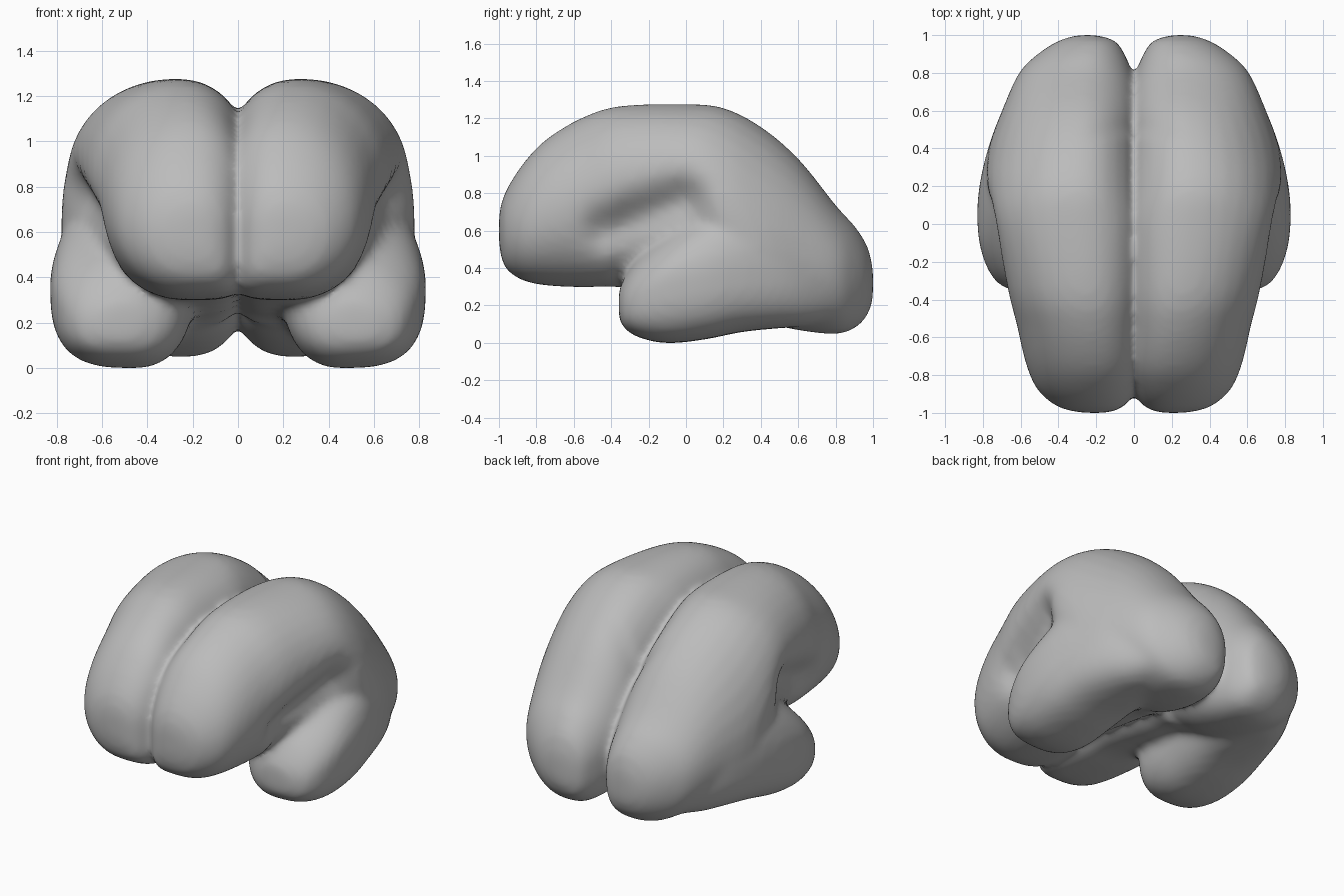
import bpy
import bmesh
import math
from mathutils import Vector

SIDES = 32      # points around each cross-section
STEPS = 4       # loft rings between two given sections

cube = bpy.data.objects.get("Cube")
if cube:
    bpy.data.objects.remove(cube, do_unlink=True)

gray = bpy.data.materials.new("soft_gray")
gray.use_nodes = True
gray.diffuse_color = (0.5, 0.5, 0.5, 1)
gray.node_tree.nodes["Principled BSDF"].inputs["Base Color"].default_value = (0.5, 0.5, 0.5, 1)

# Sections from front to back: y, bottom, widest height, top, inner x, outer x
UPPER_LOBES = [
    (-1.0, .52, .60, .68, .15, .27),
    (-.97, .40, .60, .79, .06, .40),
    (-.88, .33, .62, .94, -.01, .51),
    (-.75, .30, .68, 1.08, -.05, .57),
    (-.55, .29, .76, 1.20, -.05, .62),
    (-.35, .29, .85, 1.26, -.05, .67),
    (0, .23, .88, 1.27, -.05, .74),
    (.2, .20, .70, 1.25, -.05, .78),
    (.4, .11, .50, 1.15, -.05, .77),
    (.6, .06, .45, .98, -.04, .70),
    (.8, .04, .39, .73, .01, .61),
    (.9, .07, .36, .62, .05, .51),
    (.97, .14, .33, .51, .10, .40),
    (1.0, .23, .31, .39, .2, .30),
]
TEMPORAL_LOBE = [
    (-.36, .13, .20, .27, .45, .6),
    (-.33, .07, .20, .34, .34, .70),
    (-.25, .02, .25, .46, .25, .77),
    (-.1, -.01, .33, .59, .20, .82),
    (.1, .01, .37, .74, .19, .83),
    (.3, .05, .40, .84, .18, .80),
    (.5, .07, .40, .75, .18, .74),
    (.65, .08, .40, .6, .2, .67),
    (.8, .12, .36, .5, .25, .57),
]


def power(value, exponent):
    return math.copysign(abs(value) ** exponent, value)


def refine(rows):
    """Catmull-Rom interpolation of the sections."""
    result = []
    for i in range(len(rows) - 1):
        a, b = rows[max(i - 1, 0)], rows[i]
        c, d = rows[i + 1], rows[min(i + 2, len(rows) - 1)]
        for s in range(STEPS):
            t = s / STEPS
            result.append([q + t / 2 * (r - p + t * (2 * p - 5 * q + 4 * r - w
                           + t * (3 * (q - r) + w - p))) for p, q, r, w in zip(a, b, c, d)])
    return result + [rows[-1]]


def upper_exponent(y, inside, above):
    """Rounded groove on top, flat underside in front, sloping flank."""
    if inside and above:
        return 2.2 if y < .5 else 1.9
    if inside:
        return 3 if y > .3 else 5
    if above:
        return 2
    return 1.75 if -.4 < y < .2 else 2.1


def temporal_exponent(y, inside, above):
    if above:
        return 2
    return 2.3 if inside else 3


def ring_points(row, side, exponent):
    y, low, mid, high, inner, outer = row
    centre = inner + .42 * (outer - inner)
    for k in range(SIDES):
        c = math.cos(math.tau * k / SIDES)
        s = math.sin(math.tau * k / SIDES)
        n = exponent(y, c < 0, s > 0)
        x = centre + power(c, 2 / n) * (outer - centre if c > 0 else centre - inner)
        z = mid + power(s, 2 / n) * (high - mid if s > 0 else mid - low)
        yield Vector((side * x, y, z))


def loft(bm, rows, side, exponent):
    rings = [[bm.verts.new(p) for p in ring_points(r, side, exponent)] for r in refine(rows)]
    for a, b in zip(rings, rings[1:]):
        for k in range(SIDES):
            j = (k + 1) % SIDES
            bm.faces.new((a[k], a[j], b[j], b[k]))
    bm.faces.new(rings[0])
    bm.faces.new(rings[-1])


# Both hemispheres with their temporal lobes
bm = bmesh.new()
for side in (1, -1):
    loft(bm, UPPER_LOBES, side, upper_exponent)
    loft(bm, TEMPORAL_LOBE, side, temporal_exponent)
bmesh.ops.recalc_face_normals(bm, faces=bm.faces)
mesh = bpy.data.meshes.new("brain")
bm.to_mesh(mesh)
bm.free()
brain = bpy.data.objects.new("brain", mesh)
bpy.context.collection.objects.link(brain)
mesh.materials.append(gray)
bpy.ops.object.select_all(action="DESELECT")
bpy.context.view_layer.objects.active = brain
brain.select_set(True)

# Fuse the lobes into one soft skin
fuse = brain.modifiers.new("fuse", "REMESH")
fuse.mode = "VOXEL"
fuse.voxel_size = .022
bpy.ops.object.modifier_apply(modifier="fuse")

# Side fissure: a dent running up and back above the temporal lobe
start, end = Vector((-.42, .6)), Vector((-.02, .75))
for v in brain.data.vertices:
    if abs(v.co.x) > .4:
        p = Vector((v.co.y, v.co.z))
        t = max(0, min(1, (p - start).dot(end - start) / (end - start).length_squared))
        gap = (p - start.lerp(end, t)).length
        v.co.x -= math.copysign(.08 * math.exp(-(gap / .11) ** 2), v.co.x)

soften = brain.modifiers.new("soften", "SMOOTH")
soften.factor = .5
soften.iterations = 14
bpy.ops.object.modifier_apply(modifier="soften")

# Rest on the ground, centred front to back
ys = [v.co.y for v in brain.data.vertices]
low = min(v.co.z for v in brain.data.vertices)
middle = (max(ys) + min(ys)) / 2
for v in brain.data.vertices:
    v.co -= Vector((0, middle, low))

if not brain.data.materials:
    brain.data.materials.append(gray)
bpy.ops.object.shade_smooth()
